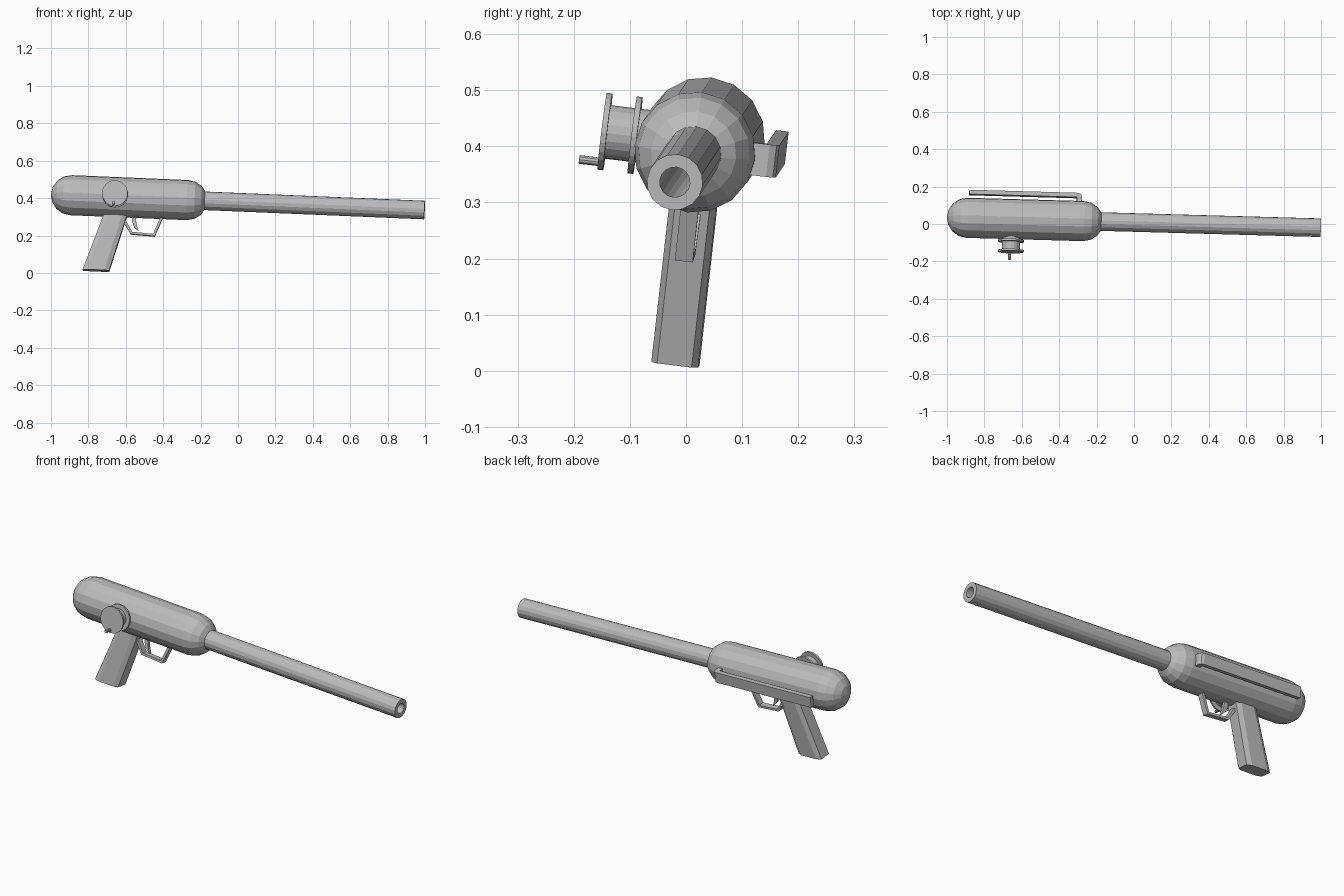
import bpy, bmesh, math
from mathutils import Vector, Matrix

cube = bpy.data.objects.get("Cube")
if cube:
    bpy.data.objects.remove(cube, do_unlink=True)

grey = bpy.data.materials.new("plain_grey")
grey.use_nodes = True
GREY = (0.5, 0.5, 0.5, 1)
grey.diffuse_color = GREY
grey.node_tree.nodes["Principled BSDF"].inputs["Base Color"].default_value = GREY

# Pose: parts are built along local x from the rear tip, then tilted and rolled
ex = Vector((1, -0.028, -0.042)).normalized()
up = Vector((0, 0.12, 0.99))
ez = (up - up.dot(ex) * ex).normalized()
ey = ez.cross(ex)
POSE = Matrix.Translation((-1, 0.036, 0.42)) @ Matrix((ex, ey, ez)).transposed().to_4x4()


def loft(name, rings, closed=False):
    """Skin a list of equal rings, capped at the ends unless closed into a loop."""
    bm = bmesh.new()
    loops = [[bm.verts.new(p) for p in ring] for ring in rings]
    pairs = list(zip(loops, loops[1:]))
    if closed:
        pairs.append((loops[-1], loops[0]))
    else:
        bm.faces.new(loops[0])
        bm.faces.new(loops[-1])
    n = len(loops[0])
    for a, b in pairs:
        for i in range(n):
            j = (i + 1) % n
            bm.faces.new((a[i], a[j], b[j], b[i]))
    bmesh.ops.recalc_face_normals(bm, faces=bm.faces)
    mesh = bpy.data.meshes.new(name)
    bm.to_mesh(mesh)
    bm.free()
    mesh.materials.append(grey)
    ob = bpy.data.objects.new(name, mesh)
    ob.matrix_world = POSE
    bpy.context.collection.objects.link(ob)
    return ob


def circle_x(x, r, n=16):
    return [(x, r * math.sin(t), r * math.cos(t))
            for t in (math.tau * i / n for i in range(n))]


def disc_y(name, x, z, y0, y1, r, n):
    """Cylinder along the local y axis."""
    ring = [(r * math.cos(math.tau * i / n), r * math.sin(math.tau * i / n)) for i in range(n)]
    return loft(name, [[(x + a, y, z + b) for a, b in ring] for y in (y0, y1)])


def plate_y(name, outline, width):
    """Side outline in x and z, given a width across y."""
    return loft(name, [[(x, y, z) for x, z in outline] for y in (-width / 2, width / 2)])


# Capsule body with faceted domes
R, LENGTH, STEPS = 0.108, 0.838, 4
dome = [(R * (1 - math.cos(a)), R * math.sin(a))
        for a in (math.pi / 2 * i / STEPS for i in range(1, STEPS + 1))]
profile = [(0, 0.002)] + dome + [(LENGTH - x, r) for x, r in reversed(dome)] + [(LENGTH, 0.002)]
loft("body", [circle_x(x, r) for x, r in profile])

# Hollow barrel
loft("barrel", [circle_x(x, r) for x, r in
                ((0.8, 0.05), (2.0, 0.05), (2.0, 0.027), (0.8, 0.027))], closed=True)


# Raked grip with chamfered corners
def grip_ring(back, front, z, half=0.042, cx=0.025, cy=0.011):
    side = [(back, half - cy), (back + cx, half), (front - cx, half), (front, half - cy)]
    return [(x, y, z) for x, y in side] + [(x, -y, z) for x, y in reversed(side)]


loft("grip", [grip_ring(0.188, 0.33, -0.4), grip_ring(0.3, 0.422, -0.06)])

# Trigger guard strap and trigger
outer = [(0.375, -0.105), (0.437, -0.197), (0.565, -0.203), (0.612, -0.08)]
inner = [(0.597, -0.08), (0.556, -0.191), (0.444, -0.185), (0.388, -0.098)]
plate_y("trigger_guard", outer + inner, 0.032)
plate_y("trigger", [(0.436, -0.085), (0.44, -0.125), (0.453, -0.158), (0.478, -0.18),
                    (0.467, -0.15), (0.461, -0.12), (0.462, -0.085)], 0.016)

# Reel on the right side with flanges and a crank knob
X = 0.346
disc_y("reel_spool", X, 0, -0.172, -0.09, 0.048, 20)
for name, y in (("reel_inner_flange", -0.118), ("reel_outer_flange", -0.172)):
    disc_y(name, X, 0, y - 0.005, y + 0.005, 0.069, 24)
disc_y("reel_knob", 0.342, -0.055, -0.212, -0.172, 0.008, 10)

# Side rail on the left, bent inward at its front end to meet the body
rail = [(0.117, 0.125), (0.117, 0.148), (0.7, 0.148), (0.712, 0.143), (0.718, 0.131),
        (0.718, 0.09), (0.692, 0.09), (0.692, 0.125)]
loft("side_rail", [[(x, y, z) for x, y in rail] for z in (-0.029, 0.029)])
